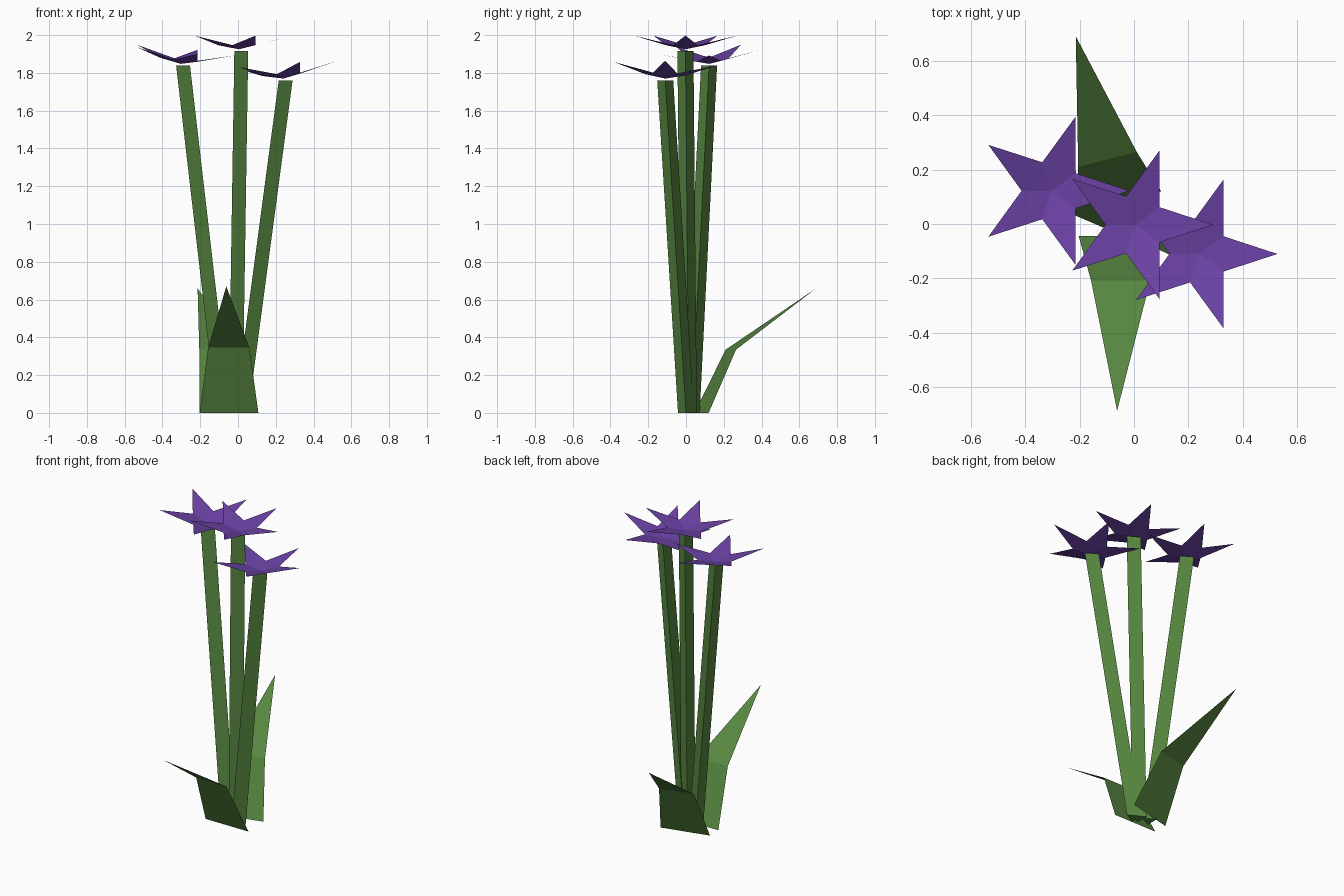
import bpy, math
from mathutils import Vector

cube = bpy.data.objects.get("Cube")
if cube:
    bpy.data.objects.remove(cube, do_unlink=True)


def material(name, colour):
    m = bpy.data.materials.new(name)
    m.use_nodes = True
    m.diffuse_color = (*colour, 1)
    m.node_tree.nodes["Principled BSDF"].inputs["Base Color"].default_value = (*colour, 1)
    return m


green = material("leaf green", (0.095, 0.242, 0.051))
purple = material("petal purple", (0.147, 0.055, 0.38))


def add_mesh(name, verts, faces, mat):
    me = bpy.data.meshes.new(name)
    me.from_pydata(verts, [], faces)
    me.materials.append(mat)
    ob = bpy.data.objects.new(name, me)
    bpy.context.collection.objects.link(ob)
    return ob


def ring(centre, radius, count, turn=0.0):
    c = Vector(centre)
    angles = [turn + 2 * math.pi * i / count for i in range(count)]
    return [c + Vector((radius * math.cos(a), radius * math.sin(a), 0)) for a in angles]


# Three-sided stem running straight from foot to head
def stem(name, foot, head):
    verts = ring(foot, 0.049, 3) + ring(head, 0.049, 3)
    sides = [(i, (i + 1) % 3, (i + 1) % 3 + 3, i + 3) for i in range(3)]
    add_mesh(name, verts, sides + [(2, 1, 0), (3, 4, 5)], green)


# Shallow five-pointed star that rises outward, away from the plant's middle
def flower(name, centre):
    c = Vector(centre)
    verts = [c]
    tips = ring((0, 0, 0.072), 0.287, 5)
    notches = ring((0, 0, 0.022), 0.11, 5, math.pi / 5)
    for tip, notch in zip(tips, notches):
        for p in (tip, notch):
            p.z += 0.32 * (c.x * p.x + c.y * p.y)
            verts.append(c + p)
    faces = [(0, 1 + (2 * i - 1) % 10, 1 + 2 * i, 2 + 2 * i) for i in range(5)]
    # each petal is folded along its middle line
    folded = [t for a, b, d, e in faces for t in ((a, b, d), (a, d, e))]
    add_mesh(name, verts, folded, purple)


# Thin leaf with one bend: base edge, bend edge, pointed tip
def leaf(name, base, bend, tip):
    add_mesh(name, [*base, *bend, tip], [(0, 1, 3, 2), (2, 3, 4)], green)


plants = {
    "left": ((0.005, 0.0, 0), (0.24, -0.11, 1.76)),
    "middle": ((-0.025, 0.015, 0), (0.005, -0.003, 1.915)),
    "right": ((-0.09, 0.03, 0), (-0.303, 0.122, 1.838)),
}
for side, (foot, head) in plants.items():
    stem(side + "_stem", foot, head)
    flower(side + "_flower", (head[0], head[1], head[2] + 0.01))

leaf("front_leaf",
     [(-0.203, -0.045, 0), (0.108, -0.045, 0)],
     [(-0.158, -0.207, 0.345), (0.06, -0.207, 0.345)],
     (-0.062, -0.687, 0.67))
leaf("back_leaf",
     [(0.1, 0.12, 0), (-0.205, 0.045, 0)],
     [(0.01, 0.265, 0.335), (-0.205, 0.21, 0.335)],
     (-0.214, 0.69, 0.66))
